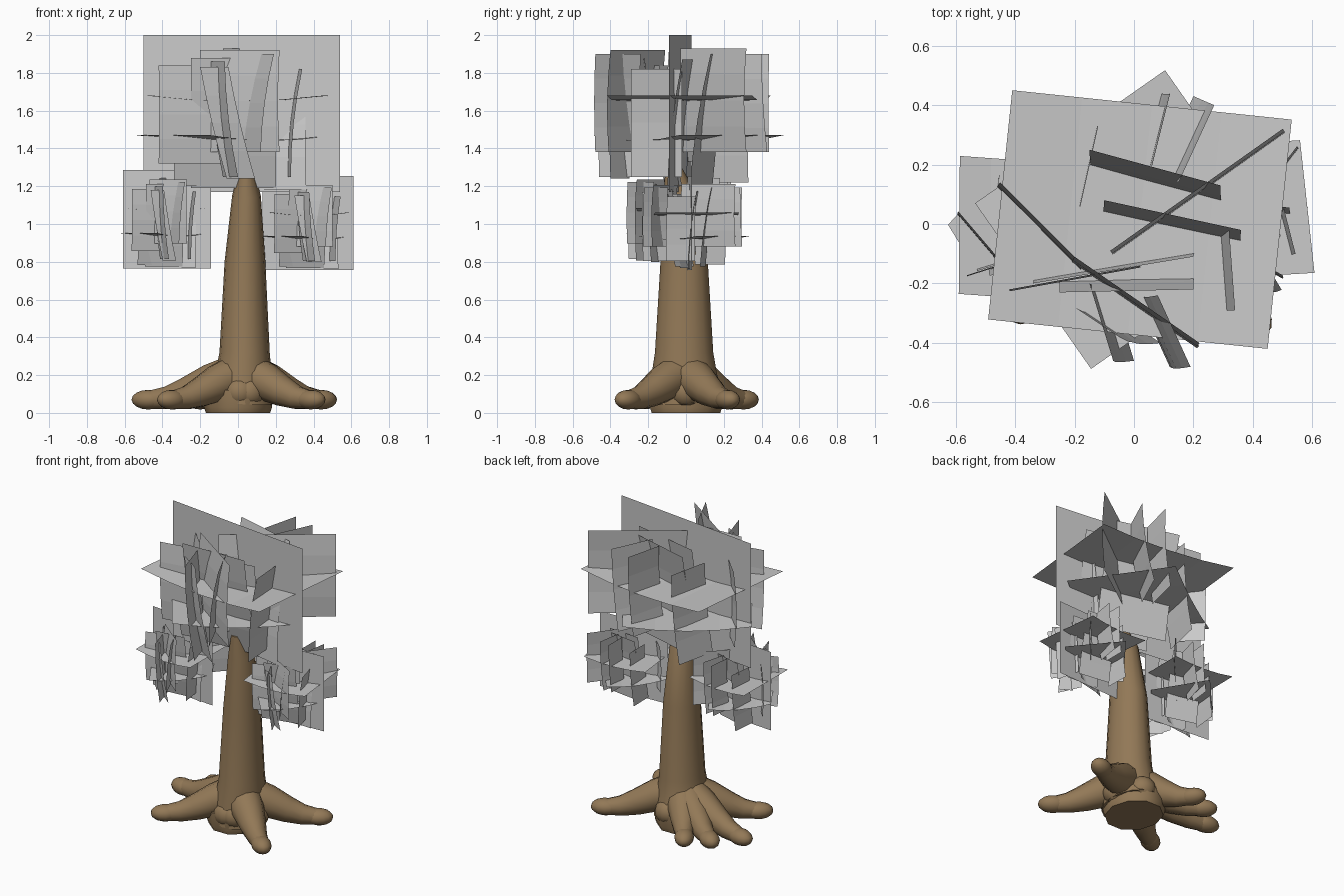
import bpy, bmesh, math
from mathutils import Vector, Matrix

cube = bpy.data.objects.get("Cube")
if cube:
    bpy.data.objects.remove(cube, do_unlink=True)


def material(name, rgb):
    m = bpy.data.materials.new(name)
    m.use_nodes = True
    m.diffuse_color = (*rgb, 1)
    m.node_tree.nodes["Principled BSDF"].inputs["Base Color"].default_value = (*rgb, 1)
    return m


bark = material("brown bark", (0.29, 0.19, 0.095))
leaf = material("grey leaf", (0.59, 0.59, 0.59))


def add_object(name, bm, mat, smooth=True):
    mesh = bpy.data.meshes.new(name)
    bm.to_mesh(mesh)
    bm.free()
    mesh.materials.append(mat)
    obj = bpy.data.objects.new(name, mesh)
    bpy.context.collection.objects.link(obj)
    if smooth:
        bpy.ops.object.select_all(action="DESELECT")
        obj.select_set(True)
        bpy.context.view_layer.objects.active = obj
        bpy.ops.object.shade_smooth_by_angle(angle=math.radians(40))
    return obj


def tube(bm, path, sides=16, depth=1):
    """Loft rings along a path of (point, radius), closed at both ends."""
    rings = []
    for i, (p, r) in enumerate(path):
        ahead = path[min(i + 1, len(path) - 1)][0]
        behind = path[max(i - 1, 0)][0]
        q = Vector((0, 0, 1)).rotation_difference(ahead - behind)
        rings.append([bm.verts.new(p + q @ Vector((r * math.cos(a), depth * r * math.sin(a), 0)))
                      for a in (math.tau * k / sides for k in range(sides))])
    for a, b in zip(rings, rings[1:]):
        for k in range(sides):
            n = (k + 1) % sides
            bm.faces.new((a[k], a[n], b[n], b[k]))
    bm.faces.new(rings[0][::-1])
    bm.faces.new(rings[-1])


def ellipsoid(bm, centre, size, angle=0):
    m = (Matrix.Translation(centre) @ Matrix.Rotation(angle, 4, "Z")
         @ Matrix.Diagonal((*size, 1)))
    bmesh.ops.create_uvsphere(bm, u_segments=14, v_segments=8, radius=1, matrix=m)


# Trunk, tapering into the crown
bm = bmesh.new()
tube(bm, [(Vector(p), r) for p, r in (
    ((0.02, 0, 0.06), 0.17), ((0.03, -0.01, 0.2), 0.15), ((0.035, -0.01, 0.32), 0.133),
    ((0.037, -0.01, 0.8), 0.108), ((0.045, -0.03, 1.15), 0.076), ((0.045, -0.07, 1.3), 0.036))],
    depth=1.16)
add_object("trunk", bm, bark)

# Base plug under the roots
bm = bmesh.new()
tube(bm, [(Vector((0, 0, z)), r) for z, r in ((0, 0.17), (0.03, 0.18), (0.12, 0.18))], 10, 1.12)
add_object("trunk_base", bm, bark)

# Spreading roots with rounded tips
root_tips = ((-0.35, -0.265), (0.385, -0.305), (0.44, 0.22), (-0.475, 0.105), (-0.34, 0.24), (-0.2, 0.305))
for i, (x, y) in enumerate(root_tips):
    bm = bmesh.new()
    start, tip = Vector((0.03, -0.01, 0)), Vector((x, y, 0))
    path = [(start.lerp(tip, t) + Vector((0, 0, z)), r) for t, z, r in (
        (0.1, 0.2, 0.11), (0.35, 0.16, 0.1), (0.6, 0.11, 0.08), (0.8, 0.08, 0.062), (0.98, 0.07, 0.05))]
    tube(bm, path, 12)
    ellipsoid(bm, tip + Vector((0, 0, 0.07)), (0.09, 0.06, 0.052), math.atan2(y, x))
    add_object(f"root_{i + 1}", bm, bark)

# Small swellings between the roots
bm = bmesh.new()
for degrees in (0, 80, 215, 265, 290):
    a = math.radians(degrees)
    ellipsoid(bm, (0.02 + 0.12 * math.cos(a), 0.13 * math.sin(a), 0.11), (0.08, 0.085, 0.08), a)
add_object("root_swellings", bm, bark)


def card(bm, a, b, c, d, bow, steps=4):
    """Slightly bowed sheet between edges a-b and d-c."""
    a, b, c, d = map(Vector, (a, b, c, d))
    normal = (b - a).cross(d - a).normalized()
    rows = []
    for k in range(steps + 1):
        t = k / steps
        lift = normal * bow * 4 * t * (1 - t)
        rows.append((bm.verts.new(a.lerp(d, t) + lift), bm.verts.new(b.lerp(c, t) + lift)))
    for (p, q), (s, t) in zip(rows, rows[1:]):
        bm.faces.new((p, q, t, s))


# Crown: upright sheets as start xy, end xy, bottom, top, lean of the top edge
centre = Vector((0.02, -0.03, 1.585))
upright = (
    (-0.5, 0.03, 0.54, -0.09, 1.17, 2.0, 0, 0),
    (-0.08, -0.09, 0.5, 0.32, 1.38, 1.93, 0, 0),
    (-0.45, 0.13, -0.17, -0.15, 1.33, 1.84, 0, 0.01),
    (-0.2, -0.12, 0.22, -0.41, 1.38, 1.92, 0, 0.01),
    (-0.42, -0.2, 0.02, -0.12, 1.32, 1.84, 0, -0.02),
    (0.01, -0.24, 0.12, -0.48, 1.38, 1.9, 0.07, 0),
    (0.08, 0.17, 0.2, 0.43, 1.38, 1.9, 0.07, -0.03),
    (0.02, 0.2, 0.08, 0.44, 1.38, 1.9, 0.04, 0),
    (0.26, -0.02, 0.28, -0.29, 1.25, 1.82, 0.06, 0),
    (-0.24, 0.06, -0.18, 0.33, 1.22, 1.8, 0.06, 0),
    (-0.08, -0.2, 0, -0.46, 1.25, 1.86, -0.07, 0),
    (-0.13, 0.14, 0.31, 0.02, 1.2, 1.9, -0.02, 0.11),
    (-0.1, 0, 0.36, -0.1, 1.18, 1.87, 0, 0.08),
    (-0.25, -0.08, 0.2, -0.07, 1.19, 1.88, 0, -0.15),
    (-0.34, -0.11, 0.2, -0.02, 1.2, 1.8, 0, -0.09),
    (-0.06, -0.3, 0.09, -0.4, 1.24, 1.83, -0.14, 0.02))
bm = bmesh.new()
for i, (x1, y1, x2, y2, z0, z1, dx, dy) in enumerate(upright):
    ends = [(x1, y1, z0), (x2, y2, z0), (x2 + dx, y2 + dy, z1), (x1 + dx, y1 + dy, z1)]
    card(bm, *[Vector(p) - centre for p in ends], 0 if i == 0 else 0.015)

# Level sheets, sagging along their width: x, height, width, depth, turn
for x, z, w, d, turn in ((0.02, 1.68, 0.945, 0.775, -6), (-0.02, 1.47, 0.78, 0.68, 35)):
    m = (Matrix.Translation(Vector((x, 0.015, z)) - centre)
         @ Matrix.Rotation(math.radians(turn), 4, "Z"))
    corners = [m @ Vector((sx * w / 2, sy * d / 2, 0)) for sx, sy in ((-1, 1), (-1, -1), (1, -1), (1, 1))]
    card(bm, *corners, -0.03)
crown = add_object("crown_leaves", bm, leaf, smooth=False)
crown.location = centre

# Lower leaf clusters on both sides reuse the crown sheets
for name, place, scale, turn in (
        ("right_leaf_cluster", (-0.375, -0.045, 1.025), (0.445, 0.6, 0.63), 4),
        ("left_leaf_cluster", (0.37, 0.02, 1.005), (0.46, 0.58, 0.6), 11)):
    cluster = bpy.data.objects.new(name, crown.data)
    bpy.context.collection.objects.link(cluster)
    cluster.location, cluster.scale = place, scale
    cluster.rotation_euler.z = math.radians(turn)
